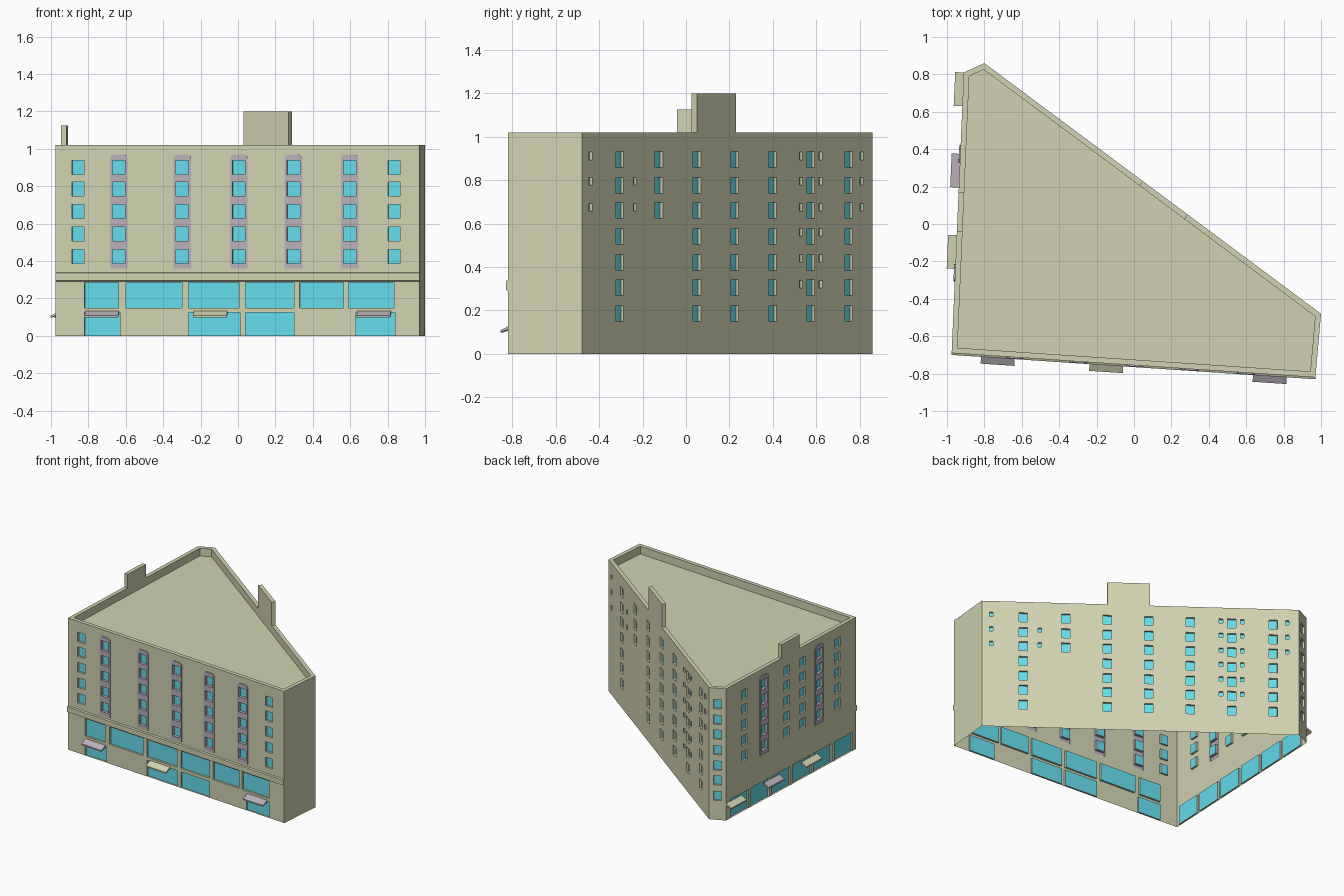
import bpy, bmesh
from mathutils import Vector

if "Cube" in bpy.data.objects:
    bpy.data.objects.remove(bpy.data.objects["Cube"])


def material(name, rgb):
    m = bpy.data.materials.new(name)
    m.diffuse_color = (*rgb, 1)
    m.use_nodes = True
    m.node_tree.nodes["Principled BSDF"].inputs["Base Color"].default_value = m.diffuse_color
    return m


STONE = material("stone", (0.64, 0.65, 0.44))
GLASS = material("glass", (0.13, 0.72, 0.84))
TRIM = material("trim", (0.49, 0.44, 0.49))
H, ROOF, PARAPET = 1.02, 0.96, 0.03


def make(name, polys, mat, solid=False):
    bm = bmesh.new()
    for poly in polys:
        bm.faces.new([bm.verts.new(p) for p in poly])
    bmesh.ops.remove_doubles(bm, verts=bm.verts, dist=1e-5)
    if solid:
        bmesh.ops.recalc_face_normals(bm, faces=bm.faces)
    me = bpy.data.meshes.new(name)
    bm.to_mesh(me)
    bm.free()
    me.materials.append(mat)
    ob = bpy.data.objects.new(name, me)
    bpy.context.collection.objects.link(ob)


def ring(a, b):
    n = len(a)
    return [[a[i], a[(i + 1) % n], b[(i + 1) % n], b[i]] for i in range(n)]


class Wall:
    """Vertical wall; u is the world x (axis 0) or y (axis 1) along it."""

    def __init__(self, name, p0, p1, axis):
        self.name, self.axis = name, axis
        self.a, self.b = Vector((*p0, 0)), Vector((*p1, 0))
        d = (self.b - self.a).normalized()
        self.n = Vector((d.y, -d.x, 0))
        self.sign = 1 if p1[axis] > p0[axis] else -1

    def p(self, u, z, out=0):
        t = (u - self.a[self.axis]) / (self.b[self.axis] - self.a[self.axis])
        q = self.a.lerp(self.b, t) + self.n * out
        return Vector((q.x, q.y, z))

    def quad(self, r, out=0):
        u0, u1 = sorted(r[:2], key=lambda u: u * self.sign)
        return [self.p(u0, r[2], out), self.p(u1, r[2], out),
                self.p(u1, r[3], out), self.p(u0, r[3], out)]

    def sheet(self, area, holes, out=0):
        us = sorted({round(u, 5) for r in [area] + holes for u in r[:2]})
        zs = sorted({round(z, 5) for r in [area] + holes for z in r[2:]})
        polys = []
        for u0, u1 in zip(us, us[1:]):
            for z0, z1 in zip(zs, zs[1:]):
                u, z = (u0 + u1) / 2, (z0 + z1) / 2
                if not any(min(r[:2]) < u < max(r[:2]) and r[2] < z < r[3] for r in holes):
                    polys.append(self.quad((u0, u1, z0, z1), out))
        return polys

    def build(self, windows, panels=(), depth=0.015, raised=0.007):
        panel_rects = [(c - w, c + w, 0.36, 0.945) for c, w in panels]
        area = (self.a[self.axis], self.b[self.axis], 0, H)
        polys = self.sheet(area, windows + panel_rects)
        panes, trim = [], []
        for r in windows:
            polys += ring(self.quad(r), self.quad(r, -depth))
            panes.append(self.quad(r, -depth))
        # raised window panels with a clipped head
        for r, (c, w) in zip(panel_rects, panels):
            holes = [(c - 0.72 * w, c + 0.72 * w, z - 0.037, z + 0.037) for z in ROWS5]
            trim += self.sheet(r, holes, raised) + ring(self.quad(r), self.quad(r, raised))
            for h in holes:
                trim += ring(self.quad(h, raised), self.quad(h, -depth))
                panes.append(self.quad(h, -depth))
            s = self.sign * w
            head = [(c - s, 0.945), (c + s, 0.945), (c + 0.9 * s, 0.96), (c + 0.6 * s, 0.97),
                    (c - 0.6 * s, 0.97), (c - 0.9 * s, 0.96)]
            low = [self.p(u, z) for u, z in head]
            top = [self.p(u, z, raised) for u, z in head]
            trim += [top] + ring(low, top)
        make(self.name + "_wall", polys, STONE)
        if panes:
            make(self.name + "_glass", panes, GLASS)
        if trim:
            make(self.name + "_window_panels", trim, TRIM)

    def prism(self, name, u0, u1, profile, mat=STONE):
        e0 = [self.p(u0, z, o) for o, z in profile]
        e1 = [self.p(u1, z, o) for o, z in profile]
        make(name, [e0, e1] + ring(e0, e1), mat, solid=True)


def column(c, half, zs, hh):
    return [(c - half, c + half, z - hh, z + hh) for z in zs]


ROWS5 = [0.425, 0.545, 0.665, 0.785, 0.90]
ROWS7 = [0.185, 0.305, 0.42, 0.54, 0.66, 0.775, 0.895]
SMALL = [0.32, 0.44, 0.56, 0.675, 0.795, 0.912]
AWNING = [(0, 0.115), (0.046, 0.098), (0.046, 0.108), (0, 0.132)]

FL, FR, R, B, L = (-0.975, -0.69), (0.97, -0.82), (1.0, -0.48), (-0.80, 0.86), (-0.91, 0.81)
front, right = Wall("front", FL, FR, 0), Wall("right", FR, R, 1)
rear, corner = Wall("rear", R, B, 1), Wall("corner", B, L, 0)
left = Wall("left", L, FL, 1)

# front: shop glazing, outer window columns and panelled columns
shop = [(a, b, 0.15, 0.285) for a, b in ((-0.82, -0.64), (-0.60, -0.30), (-0.265, 0.005),
                                         (0.04, 0.30), (0.33, 0.565), (0.59, 0.835))]
shop += [(a, b, 0, 0.125) for a, b in ((-0.82, -0.63), (-0.265, 0.01), (0.04, 0.30), (0.63, 0.84))]
ends = column(-0.855, 0.032, ROWS5, 0.037) + column(0.835, 0.032, ROWS5, 0.037)
front.build(shop + ends, [(c, 0.047) for c in (-0.637, -0.298, 0.005, 0.297, 0.598)])
front.prism("front_ledge", FL[0], FR[0], [(0, 0.29), (0.01, 0.295), (0.01, 0.335), (0, 0.34)])
for c, m in ((-0.727, TRIM), (-0.147, STONE), (0.727, TRIM)):
    front.prism("front_awning", c - 0.09, c + 0.09, AWNING, m)

# blank right wall
right.build([])

# rear diagonal wall
wins = column(-0.125, 0.018, ROWS7[4:], 0.037)
for c in (-0.305, 0.05, 0.225, 0.40, 0.575, 0.75):
    wins += column(c, 0.018, ROWS7, 0.037)
for c, zs in ((-0.44, SMALL[3:]), (-0.235, SMALL[3:5]), (0.53, SMALL), (0.62, SMALL), (0.81, SMALL[3:])):
    wins += column(c, 0.008, zs, 0.018)
rear.build(wins)

# narrow back corner
corner.build(column(-0.855, 0.025, ROWS7, 0.035))

# left wall
wins = [(0.76 - 0.24 * i, 0.55 - 0.24 * i, 0, 0.145) for i in range(6)]
for c in (0.60, 0.11, -0.075, -0.48):
    wins += column(c, 0.032, ROWS5, 0.037)
left.build(wins, [(0.375, 0.047), (-0.26, 0.047)])
for c, m in ((0.72, STONE), (0.285, TRIM), (-0.15, STONE)):
    left.prism("left_awning", c - 0.09, c + 0.09, AWNING, m)

# parapet and roof, inset from the footprint
walls = [front, right, rear, corner, left]
inner = []
for w0, w1 in zip([left] + walls, walls):
    k = PARAPET / (1 + w0.n.dot(w1.n))
    inner.append(w1.a - (w0.n + w1.n) * k)
up = Vector((0, 0, 1))
outer_top = [w.a + up * H for w in walls]
inner_top = [p + up * H for p in inner]
roof_edge = [p + up * ROOF for p in inner]
make("parapet", ring(outer_top, inner_top) + ring(inner_top, roof_edge), STONE)
make("roof", [roof_edge], STONE)

# raised parapet plates
for name, w, u0, u1, z in (("rear_plate", rear, 0.05, 0.23, 1.2), ("left_plate", left, -0.04, 0.17, 1.125)):
    w.prism(name, u0, u1, [(0, H), (0, z), (-PARAPET, z), (-PARAPET, H)])
